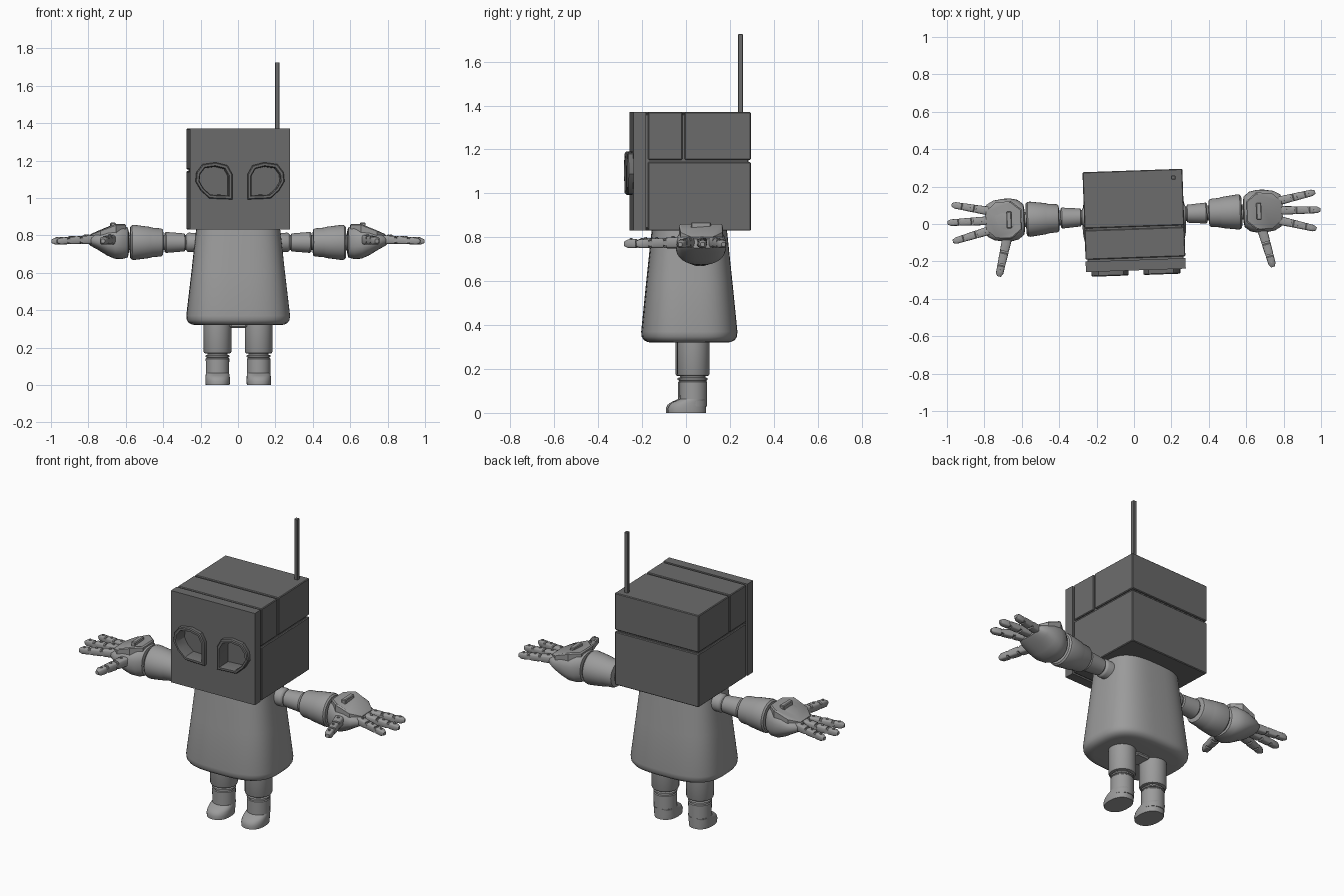
import bpy, bmesh
from math import sin, cos, pi, radians, atan2, copysign
from mathutils import Matrix, Vector

cube = bpy.data.objects.get("Cube")
if cube:
    bpy.data.objects.remove(cube, do_unlink=True)

# The whole figure is turned slightly about the vertical axis
MODEL = Matrix.Translation((0, 0.04, 0)) @ Matrix.Rotation(radians(2), 4, 'Z')


def material(name, grey):
    m = bpy.data.materials.new(name)
    m.use_nodes = True
    m.diffuse_color = (grey, grey, grey, 1)
    m.node_tree.nodes["Principled BSDF"].inputs["Base Color"].default_value = (grey, grey, grey, 1)
    return m


DARK = material("dark grey", 0.15)
LIGHT = material("light grey", 0.33)


def finish(bm, name, mat, paired=False):
    """Turn the mesh into an object, or into a mirrored left and right pair."""
    bmesh.ops.recalc_face_normals(bm, faces=bm.faces)
    for f in bm.faces:
        f.smooth = True
    for e in bm.edges:
        e.smooth = e.calc_face_angle(pi) < 0.6
    for side, label in ((1, "left_"), (-1, "right_")) if paired else ((1, ""),):
        part = bm.copy()
        if side < 0:
            part.transform(Matrix.Scale(-1, 4, (1, 0, 0)))
            bmesh.ops.reverse_faces(part, faces=part.faces)
        mesh = bpy.data.meshes.new(label + name)
        part.to_mesh(mesh)
        part.free()
        mesh.materials.append(mat)
        ob = bpy.data.objects.new(label + name, mesh)
        ob.matrix_world = MODEL
        bpy.context.collection.objects.link(ob)
    bm.free()


def add_loft(bm, rings, caps=True, matrix=Matrix()):
    """Skin a list of equal-length point rings."""
    loops = [[bm.verts.new(matrix @ Vector(p)) for p in ring] for ring in rings]
    for a, b in zip(loops, loops[1:]):
        for i in range(len(a)):
            j = (i + 1) % len(a)
            bm.faces.new((a[i], a[j], b[j], b[i]))
    if caps:
        bm.faces.new(loops[0])
        bm.faces.new(loops[-1])


def add_tube(bm, axis, sections, power=2, n=32, matrix=Matrix()):
    """Skin superellipses; a section is (position, radius a, radius b, centre a, centre b)."""
    rings = []
    for t, ra, rb, ca, cb in sections:
        ring = []
        for i in range(n):
            c, s = cos(2 * pi * i / n), sin(2 * pi * i / n)
            a = ca + ra * copysign(abs(c) ** (2 / power), c)
            b = cb + rb * copysign(abs(s) ** (2 / power), s)
            ring.append((t, a, b) if axis == 'x' else (a, b, t))
        rings.append(ring)
    add_loft(bm, rings, True, matrix)


def add_box(bm, lo, hi, bevel=0.004, matrix=Matrix()):
    lo, hi = Vector(lo), Vector(hi)
    place = matrix @ Matrix.Translation((lo + hi) / 2) @ Matrix.Diagonal((*(hi - lo), 1))
    verts = bmesh.ops.create_cube(bm, size=1, matrix=place)["verts"]
    edges = list({e for v in verts for e in v.link_edges})
    bmesh.ops.bevel(bm, geom=edges, offset=bevel, segments=1, affect='EDGES')


def box(name, lo, hi, mat, bevel=0.004):
    bm = bmesh.new()
    add_box(bm, lo, hi, bevel)
    finish(bm, name, mat)


def rod(name, axis, profile, ca, cb, mat=LIGHT):
    """Mirrored pair of round parts from (position, radius) pairs."""
    bm = bmesh.new()
    add_tube(bm, axis, [(t, r, r, ca, cb) for t, r in profile])
    finish(bm, name, mat, True)


# Head: panels with open seams around a slightly smaller core
W, BACK, FRONT, LOW, TOP = 0.267, 0.246, -0.288, 0.83, 1.37
SEAM_Y, MID_Y, SEAM_Z, G = -0.227, -0.06, 1.148, 0.005
box("head_core", (-W + .01, SEAM_Y - .009, LOW + .01), (W - .01, BACK - .01, TOP - .01), DARK)
box("head_lower_shell", (-W, SEAM_Y + G, LOW), (W, BACK, SEAM_Z - G), DARK)
box("head_upper_front_shell", (-W, SEAM_Y + G, SEAM_Z + G), (W, MID_Y - G, TOP), DARK)
box("head_upper_back_shell", (-W, MID_Y + G, SEAM_Z + G), (W, BACK, TOP), DARK)
box("antenna", (.206, .19, TOP - .01), (.228, .212, 1.725), DARK, 0.002)

# Eye outline, pointed at the lower inner corner
EYE = [(.04, .992), (.04, 1.126), (.067, 1.174), (.13, 1.19), (.2, 1.18),
       (.233, 1.137), (.238, 1.088), (.21, 1.04), (.163, .997)]


def eye_ring(scale, y, side=1):
    return [(side * (.14 + (x - .14) * scale), y, 1.09 + (z - 1.09) * scale) for x, z in EYE]


# Face panel with two eye openings
bm = bmesh.new()
corners = [(-W, FRONT, LOW), (W, FRONT, LOW), (W, FRONT, TOP), (-W, FRONT, TOP)]
for ring in (corners, eye_ring(.85, FRONT), eye_ring(.85, FRONT, -1)):
    vs = [bm.verts.new(p) for p in ring]
    for a, b in zip(vs, vs[1:] + vs[:1]):
        bm.edges.new((a, b))
bmesh.ops.triangle_fill(bm, edges=bm.edges[:], use_beauty=True, normal=(0, -1, 0))
geom = bmesh.ops.extrude_face_region(bm, geom=bm.faces[:])["geom"]
bmesh.ops.translate(bm, vec=(0, SEAM_Y - G - FRONT, 0),
                    verts=[g for g in geom if isinstance(g, bmesh.types.BMVert)])
finish(bm, "face_panel", DARK)

# Raised eye frames whose inner wall runs back to the core
bm = bmesh.new()
add_loft(bm, [eye_ring(s, y) for s, y in
              ((1, FRONT + .004), (1, -.309), (.95, -.314), (.83, -.314), (.78, -.305), (.76, -.23))],
         caps=False)
finish(bm, "eye_frame", DARK, True)

# Torso: flared, rounded body
bm = bmesh.new()
TY = -0.025
add_tube(bm, 'z', [(z, rx, ry, 0, TY) for z, rx, ry in
                   ((.32, .225, .17), (.323, .247, .19), (.332, .264, .206), (.347, .274, .216),
                    (.37, .277, .218), (.6, .25, .195), (.8, .228, .174), (.835, .224, .17))],
         power=3, n=64)
finish(bm, "torso", LIGHT)
box("pelvis", (-.045, -.06, .305), (.045, .04, .33), LIGHT, 0.008)

# Legs
LX, LY = 0.11, -0.01
rod("upper_leg", 'z', ((.168, .062), (.17, .07), (.178, .074), (.34, .074)), LX, LY)
rod("knee", 'z', ((.14, .054), (.18, .054)), LX, LY)
rod("lower_leg", 'z', ((.03, .062), (.14, .063), (.144, .059), (.148, .059),
                       (.15, .064), (.158, .064), (.161, .058)), LX, LY)
bm = bmesh.new()
add_tube(bm, 'z', [(z, rx, ry, LX, cy) for z, rx, ry, cy in
                   ((0, .064, .087, -.04), (.02, .066, .088, -.04), (.038, .065, .083, -.036),
                    (.05, .064, .075, -.027), (.058, .063, .066, -.016), (.064, .062, .062, -.01))],
         power=2.3)
finish(bm, "foot", LIGHT, True)

# Arms
AY, AZ = 0.005, 0.762
rod("shoulder", 'x', ((.18, .05), (.265, .052), (.272, .048), (.278, .04)), AY, AZ)
rod("arm_core", 'x', ((.2, .04), (.62, .04)), AY, AZ)
rod("upper_arm", 'x', ((.282, .04), (.286, .048), (.385, .056), (.392, .05)), AY, AZ)
rod("forearm", 'x', ((.4, .055), (.403, .07), (.412, .075), (.46, .079), (.47, .083),
                     (.555, .094), (.568, .092), (.576, .084), (.578, .06)), AY, AZ)

# Hands: tapering palm with a raised back plate
bm = bmesh.new()
add_tube(bm, 'x', [(x, ry, rz, AY, cz) for x, ry, rz, cz in
                   ((.585, .06, .06, AZ), (.59, .082, .08, AZ), (.62, .106, .09, .763),
                    (.66, .115, .088, .763), (.7, .114, .074, .766), (.75, .106, .047, .77),
                    (.785, .086, .03, .772), (.795, .07, .022, .772))], power=2.4)
finish(bm, "palm", LIGHT, True)

HALF = [(.6, .055), (.655, .1), (.74, .095), (.79, .05)]
PLATE = HALF + [(x, -y) for x, y in reversed(HALF)]


def plate_ring(scale, drop):
    return [(.69 + (x - .69) * scale, AY + y * scale, .86 - .4 * max(0, x - .66) - drop) for x, y in PLATE]


bm = bmesh.new()
add_loft(bm, [plate_ring(1, .05), plate_ring(1, .006), plate_ring(.93, 0)])
add_box(bm, (.655, AY - .045, .83), (.682, AY + .045, .868))
finish(bm, "hand_back_plate", LIGHT, True)


# Fingers: three tapering segments joined by pinned knuckles
def finger(name, base, tip, width):
    base, tip = Vector(base), Vector(tip)
    d = tip - base
    length = d.length
    place = Matrix.Translation(base) @ Matrix.Rotation(atan2(d.y, d.x), 4, 'Z') \
        @ Matrix.Rotation(atan2(-d.z, d.xy.length), 4, 'Y')
    bm = bmesh.new()
    for start, end, k in ((0, .36, 1), (.4, .68, .9), (.72, 1, .8)):
        a, b, w = start * length, end * length, width * k / 2
        last = .5 if end == 1 else .9
        add_tube(bm, 'x', [(a, w * .8, w * .8, 0, 0), (a + .005, w, w, 0, 0),
                           (b - .018, w * .95, w * .95, 0, 0), (b, w * last, w * last, 0, 0)],
                 power=4, n=16, matrix=place)
        # Knuckle hinge and top pin
        turn = Matrix.Translation((b + .004, 0, 0)) @ Matrix.Rotation(pi / 2, 4, 'Z')
        if end < 1:
            add_tube(bm, 'x', [(-w * .9, .013, .013, 0, 0), (w * .9, .013, .013, 0, 0)],
                     n=12, matrix=place @ turn)
        add_tube(bm, 'z', [(0, .007, .007, (a + b) / 2, 0), (w + .004, .007, .007, (a + b) / 2, 0)],
                 n=10, matrix=place)
    finish(bm, name, LIGHT, True)


finger("back_finger", (.77, .055, .778), (.972, .097, .768), .046)
finger("middle_finger", (.78, .005, .778), (.998, .001, .768), .046)
finger("front_finger", (.765, -.045, .778), (.972, -.1, .768), .046)
finger("thumb", (.68, -.085, .776), (.733, -.295, .77), .052)
